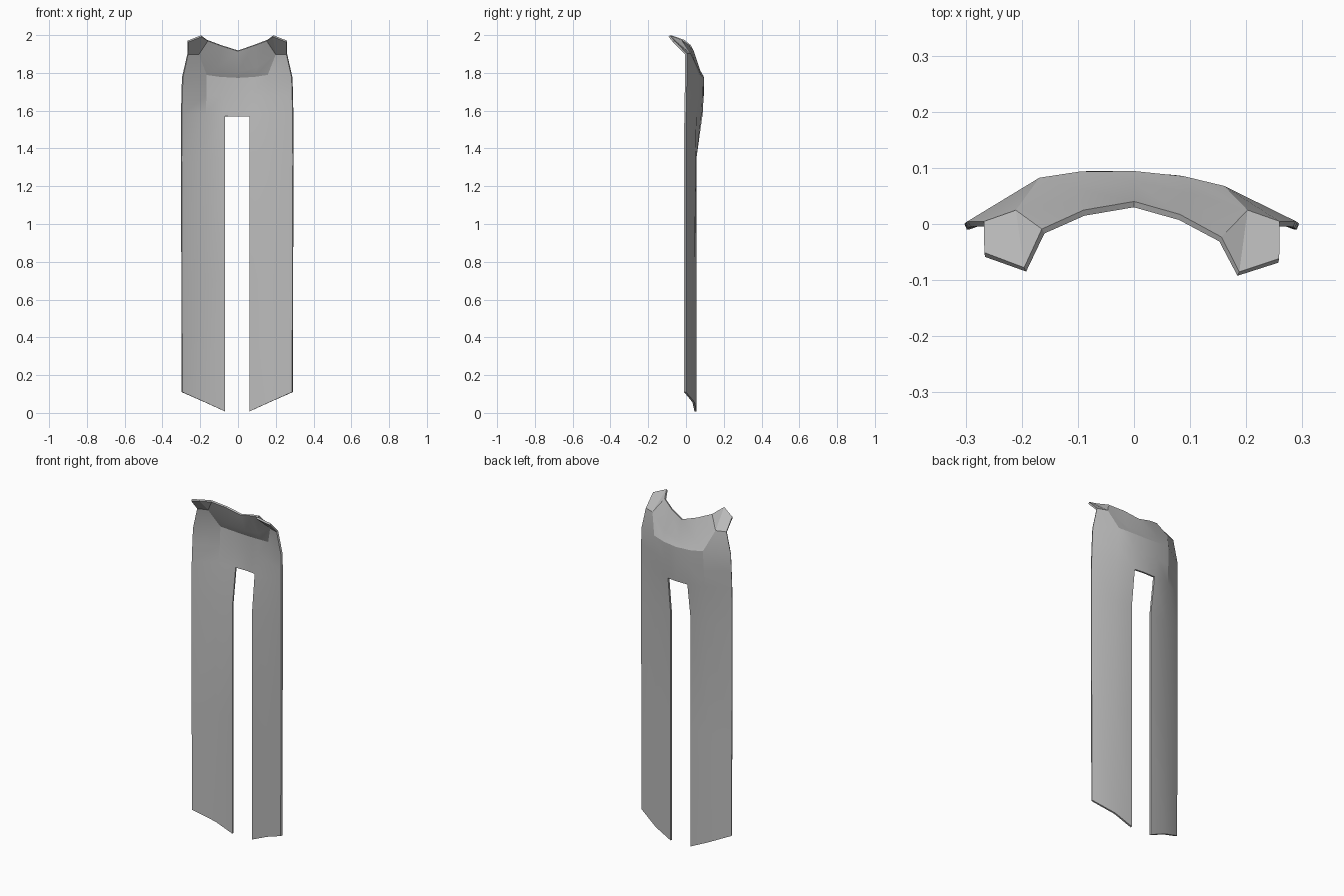
import bpy, bmesh, math

cube = bpy.data.objects.get("Cube")
if cube:
    bpy.data.objects.remove(cube)

# Plain grey cloth
cloth = bpy.data.materials.new("grey cloth")
cloth.use_nodes = True
colour = (0.5, 0.5, 0.5, 1)
cloth.diffuse_color = colour
cloth.node_tree.nodes["Principled BSDF"].inputs["Base Color"].default_value = colour

# Half cross-sections from the bottom hem to the neckline: centre, slot edge, middle, outer edge
LEGS = [
    [None, (.065, .05, .008), (.17, .04, .056), (.292, -.005, .11)],
    [None, (.065, .05, .70), (.17, .04, .70), (.294, -.005, .70)],
    [None, (.065, .05, 1.35), (.17, .045, 1.35), (.296, -.005, 1.35)],
]
YOKE = [
    [(0, .082, 1.57), (.065, .078, 1.57), (.168, .058, 1.58), (.295, -.004, 1.58)],
    [(0, .088, 1.68), (.08, .085, 1.68), (.165, .066, 1.68), (.293, -.002, 1.68)],
    [(0, .089, 1.775), (.092, .084, 1.78), (.163, .07, 1.79), (.29, .0, 1.775)],
    [(0, .071, 1.81), (.105, .055, 1.83), (.205, .02, 1.90), (.262, .0, 1.90)],
    [(0, .035, 1.917), (.085, .016, 1.945), (.158, -.02, 1.972), None],
]
TIP = [(.19, -.085, 1.995), (.262, -.06, 1.967)]

bm = bmesh.new()


def make_half(side):
    def vert(p, tilt=0):
        return p and bm.verts.new((side * p[0] - (.004 if p[0] else 0),
                                   p[1] - side * tilt * p[0], p[2]))

    rows = [[vert(p) for p in row] for row in LEGS]
    rows += [[vert(p, .045 if p and p[0] < .2 else 0) for p in row] for row in YOKE]
    tip, corner = [vert(p, .02) for p in TIP]

    def face(*vs):
        if all(vs):
            bm.faces.new(vs if side > 0 else vs[::-1])

    for low, high in zip(rows, rows[1:]):
        for i in range(3):
            face(low[i], low[i + 1], high[i + 1], high[i])
    # Raised collar point at the shoulder
    shoulder, edge = rows[-2][2:]
    face(shoulder, edge, corner, tip)
    face(shoulder, tip, rows[-1][2])


make_half(1)
make_half(-1)
bmesh.ops.remove_doubles(bm, verts=bm.verts, dist=.0005)
bmesh.ops.recalc_face_normals(bm, faces=bm.faces)

mesh = bpy.data.meshes.new("split_cape")
bm.to_mesh(mesh)
bm.free()
mesh.materials.append(cloth)
cape = bpy.data.objects.new("split_cape", mesh)
bpy.context.collection.objects.link(cape)

# Cloth thickness
bpy.context.view_layer.objects.active = cape
cape.select_set(True)
thickness = cape.modifiers.new("cloth_thickness", "SOLIDIFY")
thickness.thickness = .011
thickness.offset = 0
bpy.ops.object.modifier_apply(modifier=thickness.name)
bpy.ops.object.shade_smooth_by_angle(angle=math.radians(20))
